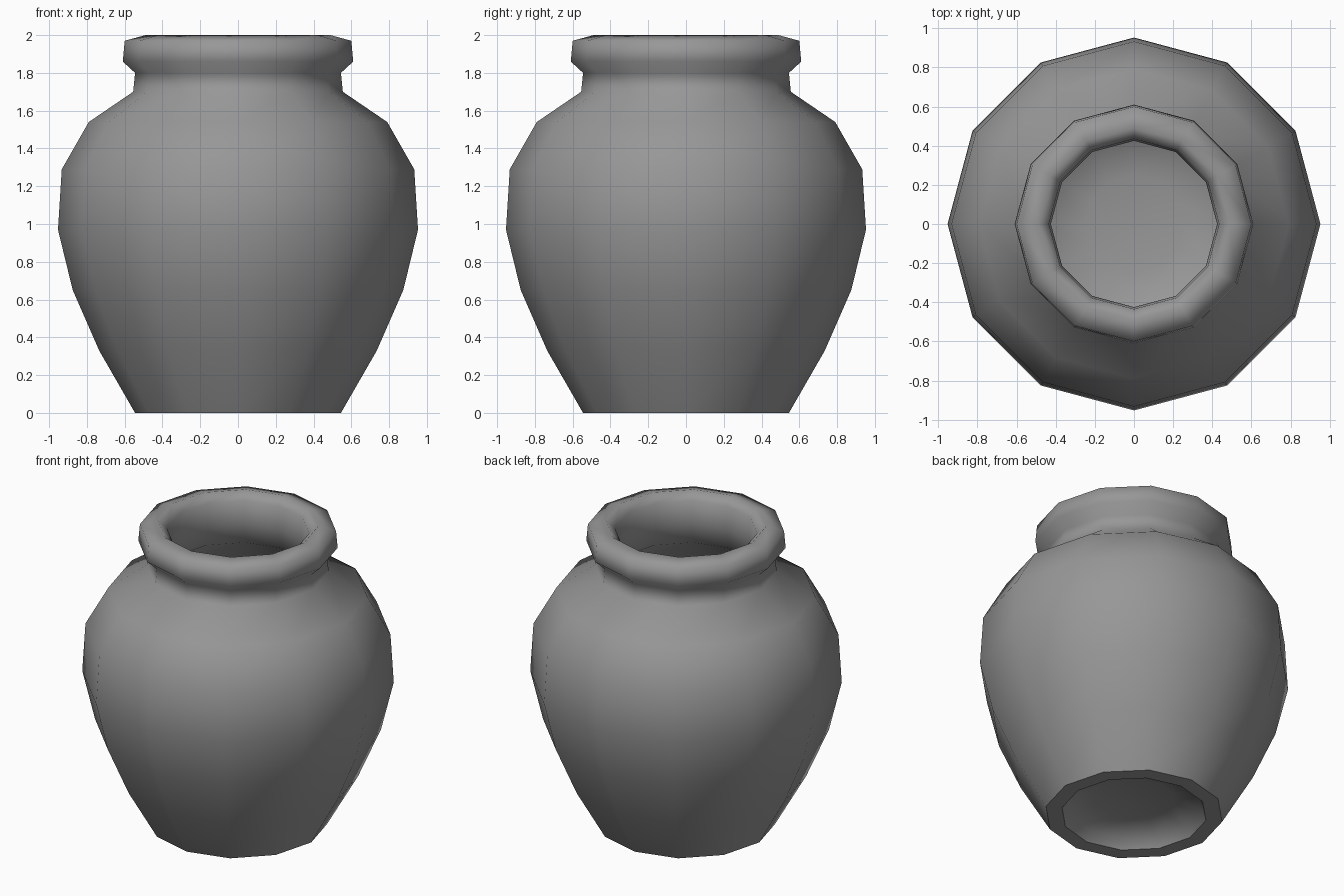
import bpy, bmesh, math

if "Cube" in bpy.data.objects:
    bpy.data.objects.remove(bpy.data.objects["Cube"])

SIDES = 12

# Closed section of the jar as (radius, height), from under the foot to the inside floor
profile = [
    (0.0, 0.11), (0.25, 0.10), (0.40, 0.06), (0.445, 0.0),       # hollow under the foot
    (0.545, 0.0), (0.735, 0.33), (0.875, 0.65), (0.953, 0.97),   # outer wall
    (0.933, 1.29), (0.79, 1.54), (0.555, 1.70), (0.545, 1.80),   # shoulder and neck
    (0.61, 1.86), (0.60, 1.97), (0.49, 2.0), (0.435, 1.95),      # rolled lip
    (0.425, 1.80), (0.455, 1.66), (0.71, 1.47), (0.835, 1.26),   # inner wall
    (0.853, 0.97), (0.775, 0.68), (0.64, 0.38), (0.48, 0.19),
    (0.25, 0.15), (0.0, 0.14),                                   # inside floor
]


def ring(bm, r, z):
    """One ring of vertices, or a single one on the axis."""
    if r == 0:
        return [bm.verts.new((0, 0, z))]
    return [bm.verts.new((r * math.cos(math.tau * i / SIDES),
                          r * math.sin(math.tau * i / SIDES), z))
            for i in range(SIDES)]


# Lathe the section into one solid of revolution
bm = bmesh.new()
rings = [ring(bm, r, z) for r, z in profile]
for a, b in zip(rings, rings[1:]):
    for i in range(SIDES):
        j = (i + 1) % SIDES
        if len(a) == 1:
            bm.faces.new((a[0], b[j], b[i]))
        elif len(b) == 1:
            bm.faces.new((a[i], a[j], b[0]))
        else:
            bm.faces.new((a[i], a[j], b[j], b[i]))
bmesh.ops.recalc_face_normals(bm, faces=bm.faces)

# Smooth all over, with crisp edges round the foot ring
for f in bm.faces:
    f.smooth = True
for e in bm.edges:
    if all(v.co.z < 0.001 for v in e.verts):
        e.smooth = False

mesh = bpy.data.meshes.new("jar")
bm.to_mesh(mesh)
bm.free()

clay = bpy.data.materials.new("grey clay")
clay.diffuse_color = (0.31, 0.31, 0.31, 1)
clay.use_nodes = True
clay.node_tree.nodes["Principled BSDF"].inputs["Base Color"].default_value = clay.diffuse_color
mesh.materials.append(clay)
jar = bpy.data.objects.new("jar", mesh)
bpy.context.collection.objects.link(jar)
